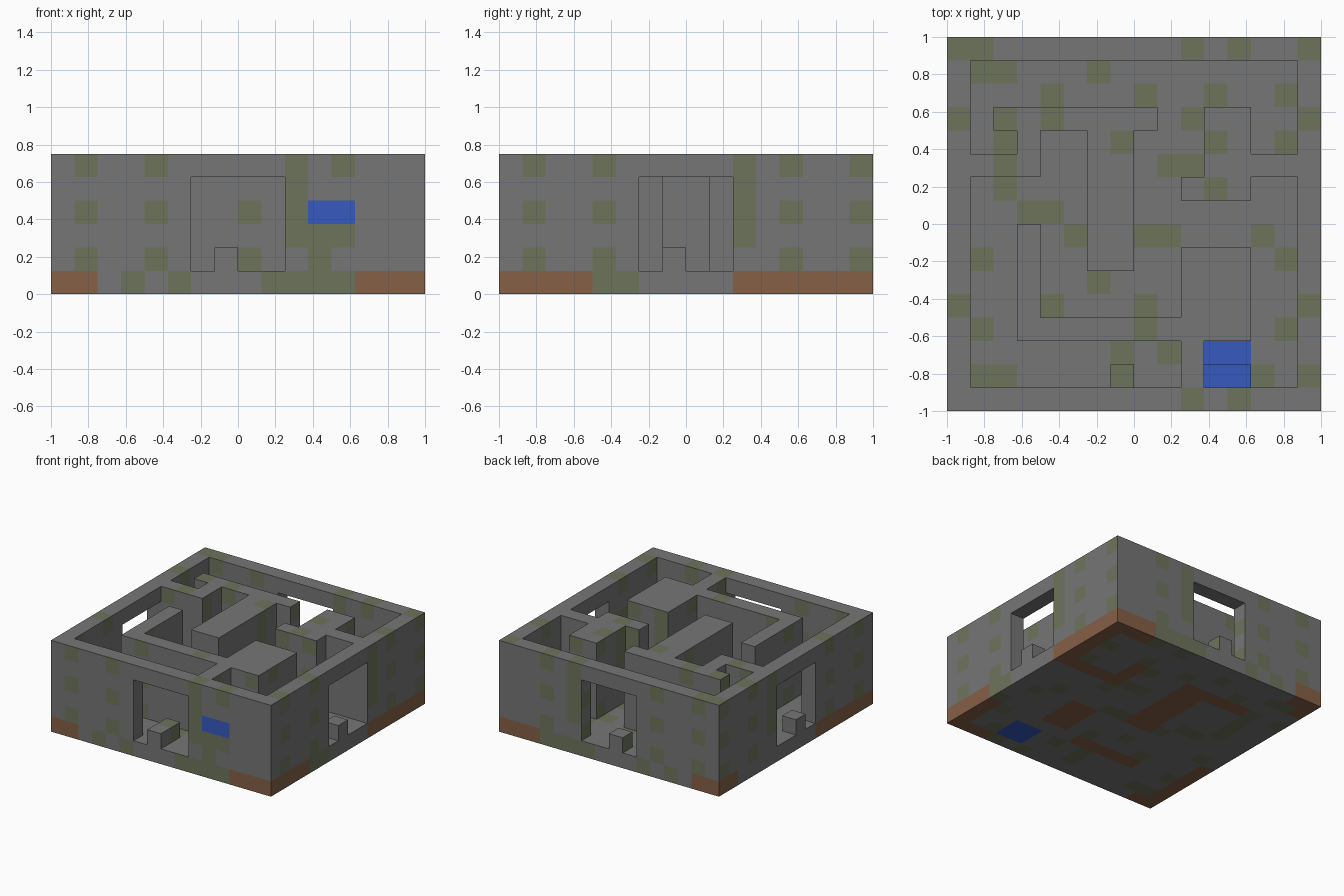
import bpy, bmesh
from mathutils import Vector

if "Cube" in bpy.data.objects:
    bpy.data.objects.remove(bpy.data.objects["Cube"], do_unlink=True)

CELL = 0.125
STONE, MOSS, DIRT, WATER = range(4)


def material(name, rgb):
    m = bpy.data.materials.new(name)
    m.use_nodes = True
    m.diffuse_color = (*rgb, 1)
    m.node_tree.nodes["Principled BSDF"].inputs["Base Color"].default_value = (*rgb, 1)
    return m


MATS = [material("grey_stone", (0.18, 0.18, 0.18)),
        material("mossy_stone", (0.155, 0.175, 0.107)),
        material("brown_dirt", (0.238, 0.117, 0.062)),
        material("blue_water", (0.037, 0.1, 0.52))]

# Moss on upward faces, one row per line of blocks from back to front
MOSS_ROWS = """
mm........m.m..m
.mm...m.........
....m...m..m..m.
m.m.m.....m....m
..m....m...m..m.
..m......mm.....
..m........m....
...mm...........
.....m..mm...m..
.m............m.
......m.........
m...m...m......m
.m......m.....m.
.......m.m......
.mm....m.....m.m
..........m.m...
""".split()[::-1]


def box(x0, x1, y0, y1, z0, z1):
    return {(x, y, z) for x in range(x0, x1) for y in range(y0, y1) for z in range(z0, z1)}


def boxes(plan, z0, z1):
    return set().union(*(box(*p, z0, z1) for p in plan))


# Ground layer, with a pool
pool = box(11, 13, 1, 3, 0, 1)
floor = box(0, 16, 0, 16, 0, 1) - pool

# Outer wall with a doorway in the middle of each side
outer = box(0, 16, 0, 16, 1, 6) - box(1, 15, 1, 15, 1, 6)
outer -= box(6, 10, 0, 16, 1, 5) | box(0, 16, 6, 10, 1, 5)

# Maze walls
inner = boxes([(2, 9, 12, 13), (3, 4, 10, 12), (1, 3, 10, 11), (6, 8, 6, 12),
               (11, 13, 10, 13), (10, 13, 9, 10), (13, 15, 10, 11),
               (3, 4, 3, 8), (4, 10, 3, 4), (10, 13, 3, 7), (10, 11, 1, 3)], 1, 6)

# Steps in the doorways
steps = boxes([(7, 8, 0, 2), (7, 8, 15, 16), (0, 1, 7, 8), (15, 16, 7, 8)], 1, 2)

# Spring in the front wall, falling into the pool
spring = box(11, 13, 0, 1, 3, 4)
outer -= spring
water = pool | spring | box(11, 13, 1, 2, 1, 4)

# Earth under the corners and under some of the walls
earth = {c for c in floor
         if (c[1] in (0, 15) and (c[0] < 2 or c[0] > 12))
         or (c[0] == 15 and (c[1] < 4 or c[1] > 9))
         or (c[0] == 0 and (c[1] < 6 or c[1] > 13))}
earth |= boxes([(11, 12, 10, 13), (12, 15, 10, 11), (10, 12, 4, 7),
                (4, 9, 3, 4), (6, 8, 7, 13), (3, 6, 12, 13)], 0, 1)


def colour(c, axis):
    x, y, z = c
    if c in water:
        return WATER
    if c in earth:
        return DIRT
    if axis == 2:
        return MOSS if MOSS_ROWS[y][x] == "m" else STONE
    along = x if axis == 1 else y
    if z == 0:
        mossy = along in ((3, 5, 9, 10, 11, 12) if axis == 1 else (4, 5))
    elif axis == 1 and y == 0 and along in (11, 12):
        mossy = z == 2 or (along, z) in ((11, 1), (12, 5))
    elif axis == 1 and y == 3 and along == 8:
        mossy = z in (1, 3)
    elif along == 10:
        mossy = z > 1
    else:
        mossy = z % 2 == 1 and (along in (1, 4, 12) or (axis == 0 and along == 15))
    return MOSS if mossy else STONE


SOLID = floor | outer | inner | steps | water


def build(name, cells):
    """Make one part from blocks, keeping only the faces open to the air."""
    bm = bmesh.new()
    for c in sorted(cells):
        for axis in range(3):
            for side in (-1, 1):
                n = [0, 0, 0]
                n[axis] = side
                if tuple(a + b for a, b in zip(c, n)) in SOLID:
                    continue
                n = Vector(n)
                u = Vector((n.y, n.z, n.x))
                v = n.cross(u)
                mid = Vector(c) + Vector((-7.5, -7.5, 0.5)) + n / 2
                ring = [mid + (u * a + v * b) / 2
                        for a, b in ((-1, -1), (1, -1), (1, 1), (-1, 1))]
                f = bm.faces.new([bm.verts.new(p * CELL) for p in ring])
                f.material_index = colour(c, axis)
    bmesh.ops.remove_doubles(bm, verts=bm.verts, dist=0.001)
    me = bpy.data.meshes.new(name)
    bm.to_mesh(me)
    bm.free()
    for m in MATS:
        me.materials.append(m)
    bpy.context.collection.objects.link(bpy.data.objects.new(name, me))


for part, cells in (("floor", floor), ("outer_wall", outer), ("maze_walls", inner),
                    ("door_steps", steps), ("water", water)):
    build(part, cells)
